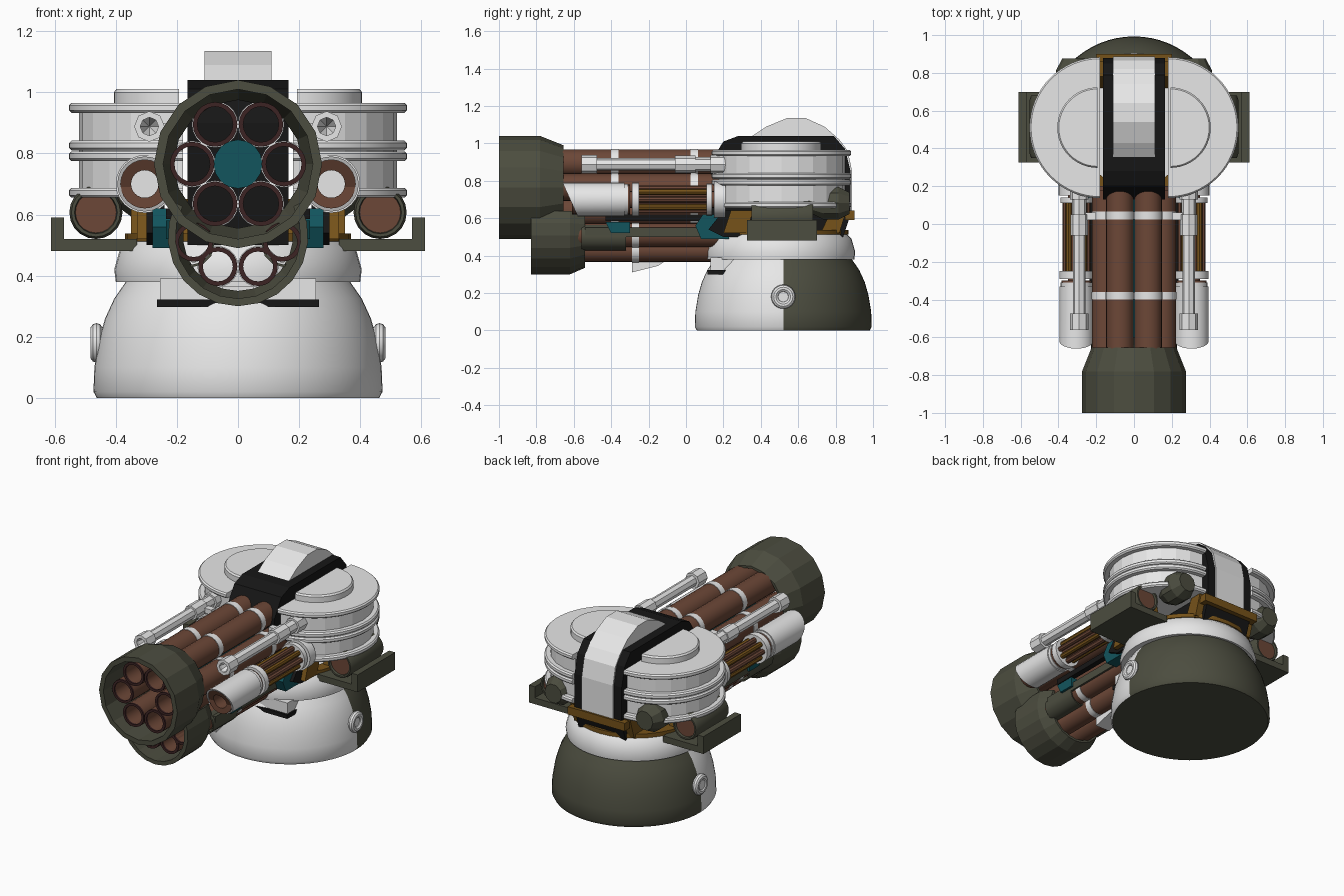
import bpy, bmesh
from math import pi, cos, sin, radians
from mathutils import Vector

cube = bpy.data.objects.get("Cube")
if cube:
    bpy.data.objects.remove(cube)


def material(name, r, g, b):
    m = bpy.data.materials.new(name)
    m.use_nodes = True
    m.diffuse_color = (r, g, b, 1)
    m.node_tree.nodes["Principled BSDF"].inputs["Base Color"].default_value = (r, g, b, 1)
    return m


white = material("white", .8, .8, .8)
black = material("black", .008, .008, .008)
olive = material("dark_olive", .072, .074, .05)
brown = material("brown", .15, .063, .038)
maroon = material("maroon", .045, .017, .017)
gold = material("dark_gold", .18, .085, .01)
teal = material("teal", .006, .09, .11)


def finish(bm, name, mat, smooth=False):
    bmesh.ops.remove_doubles(bm, verts=bm.verts, dist=1e-5)
    bmesh.ops.recalc_face_normals(bm, faces=bm.faces)
    me = bpy.data.meshes.new(name)
    bm.to_mesh(me)
    bm.free()
    me.materials.append(mat)
    ob = bpy.data.objects.new(name, me)
    bpy.context.collection.objects.link(ob)
    if smooth:
        bpy.ops.object.select_all(action='DESELECT')
        ob.select_set(True)
        bpy.context.view_layer.objects.active = ob
        bpy.ops.object.shade_smooth_by_angle(angle=radians(35))
    return ob


def lathe(name, profile, loc, axis, mat, segs=24, start=0, sweep=360, smooth=True):
    """Revolve a closed (radius, height) outline; a part sweep gets end caps."""
    bm = bmesh.new()
    full = sweep == 360
    rings = []
    for i in range(segs if full else segs + 1):
        a = radians(start + sweep * i / segs)
        ring = []
        for r, h in profile:
            c, s = r * cos(a), r * sin(a)
            p = {'X': (h, c, s), 'Y': (c, h, s), 'Z': (c, s, h)}[axis]
            ring.append(bm.verts.new(Vector(p) + Vector(loc)))
        rings.append(ring)
    n = len(profile)
    for i in range(segs):
        a, b = rings[i], rings[(i + 1) % len(rings)]
        for j in range(n):
            k = (j + 1) % n
            if profile[j][0] or profile[k][0]:
                bm.faces.new((a[j], a[k], b[k], b[j]))
    if not full:
        bm.faces.new(rings[0])
        bm.faces.new(rings[-1])
    return finish(bm, name, mat, smooth)


def rod(name, x, z, y0, y1, r, mat, segs=16, inner=0):
    return lathe(name, [(inner, y0), (r, y0), (r, y1), (inner, y1)], (x, 0, z), 'Y', mat, segs)


def slab(name, outline, x0, x1, mat):
    """Extrude a (y, z) outline across x."""
    bm = bmesh.new()
    a = [bm.verts.new((x0, y, z)) for y, z in outline]
    b = [bm.verts.new((x1, y, z)) for y, z in outline]
    bm.faces.new(a)
    bm.faces.new(b)
    for i in range(len(a)):
        j = (i + 1) % len(a)
        bm.faces.new((a[i], a[j], b[j], b[i]))
    return finish(bm, name, mat)


def box(name, x0, x1, y0, y1, z0, z1, mat):
    return slab(name, [(y0, z0), (y1, z0), (y1, z1), (y0, z1)], x0, x1, mat)


# Base dome: white front half, olive back half and underside
base = lathe("base_dome", [(0, 0), (.462, 0), (.473, .02), (.47, .1), (.455, .19), (.435, .26),
                           (.405, .325), (.36, .39), (0, .39)], (0, .52, 0), 'Z', white, 64)
base.data.materials.append(olive)
for f in base.data.polygons:
    if f.center.y > .52 or f.center.z < .001:
        f.material_index = 1
box("front_notch", -.265, .265, .115, .3, .298, .322, black)
box("front_step", -.255, .255, .13, .3, .322, .39, white)
lathe("neck_disc", [(0, .38), (.4, .38), (.405, .42), (.385, .49), (.355, .52), (0, .52)],
      (0, .5, 0), 'Z', white, 48)

# Central hull and its arched cover
slab("hull", [(.13, .5), (.13, .9), (.2, 1.01), (.28, 1.04), (.79, 1.04), (.85, .97),
              (.88, .85), (.88, .62), (.84, .5)], -.165, .165, black)
slab("arch_cover", [(.34, .98), (.34, 1.03), (.43, 1.09), (.54, 1.135), (.64, 1.135), (.74, 1.09),
                    (.82, 1.02), (.865, .96), (.888, .85), (.888, .64), (.8, .64)], -.11, .11, white)

# Gold cradle between neck and drums
lathe("cradle_ring", [(.3, .512), (.37, .512), (.37, .538), (.3, .538)], (0, .5, 0), 'Z', gold, 32)
box("cradle_back", -.2, .2, .85, .9, .59, .64, gold)

# Six-tube upper cluster
muzzle = [(.275, -1), (.275, -.78), (.225, -.655), (.21, -.655), (.245, -.8), (.245, -1)]
lathe("upper_muzzle", muzzle, (0, 0, .765), 'Y', olive, 16, smooth=False)
rod("upper_core", 0, .765, -.6, .15, .08, teal)


def barrel(name, x, z, y0, y1, r, bands):
    rod(name, x, z, y0, y1, r, brown, 20, r - .014)
    rod(name + "_rim", x, z, y0 - .012, y0, r, maroon, 20, r - .015)
    for y in bands:
        rod(name + "_band", x, z, y - .02, y + .02, r + .003, white, 20, r - .002)


for i in range(6):
    a = i * pi / 3
    barrel("upper_barrel", .15 * cos(a), .765 + .13 * sin(a) / sin(pi / 3), -.93, .18, .073,
           (-.38, .045))

# Lower cluster inside an open-topped muzzle
lower = [(.23, -.83), (.23, -.62), (.195, -.54), (.18, -.54), (.205, -.64), (.205, -.83)]
lathe("lower_muzzle", lower, (0, 0, .53), 'Y', olive, 14, 152, 236, False)
slab("lower_fin", [(-.29, .31), (-.29, .365), (-.12, .365), (-.15, .345)], -.05, .05, white)

for s, side in ((1, "left_"), (-1, "right_")):
    for x, z in ((.066, .43), (.145, .51)):
        barrel(side + "lower_barrel", s * x, z, -.77, .2, .064, (-.27,))
    rod(side + "lower_sleeve", s * .15, .5, -.56, -.32, .072, olive, 12, .064)

    # Half-round drums with flanges and faceted walls
    st = -90 if s > 0 else 90
    cx = s * .18
    for z in (.655, .775, .81, .933):
        lathe(side + "drum_flange", [(0, z), (.365, z), (.373, z + .008), (.373, z + .024),
              (.365, z + .032), (0, z + .032)], (cx, .51, 0), 'Z', white, 32, st, 180)
    lathe(side + "drum_wall", [(0, .66), (.34, .66), (.34, .95), (0, .95)],
          (cx, .51, 0), 'Z', white, 12, st, 180, False)
    lathe(side + "drum_cap", [(0, .96), (.213, .96), (.213, 1.0), (.205, 1.01), (0, 1.01)],
          (s * .193, .51, 0), 'Z', white, 24, st, 180)

    # Slim upper gun
    lathe(side + "slim_gun", [(0, -.45), (.03, -.54), (.03, -.56), (.05, -.56), (.05, -.475),
          (.034, -.475), (.034, -.06), (.046, -.06), (.046, .05), (.038, .05), (.038, .13),
          (.05, .13), (.05, .25), (0, .25)], (s * .29, 0, .888), 'Y', white, 8, smooth=False)
    box(side + "gun_bracket", min(s * .2, s * .29), max(s * .2, s * .29), .02, .06, .87, .9, white)

    # Side cannon with slanted sleeve, rods and collars
    x, z = s * .305, .7
    rod(side + "cannon_tube", x, z, -.61, -.3, .08, brown, 24, .045)
    tube = rod(side + "cannon_sleeve", x, z, -.66, -.33, .09, white, 24, .079)
    rim = rod(side + "cannon_mouth", x, z, -.655, -.5, .081, brown, 24, .045)
    for ob in (tube, rim):
        for v in ob.data.vertices:
            if v.co.y < -.6:
                v.co.y += (.79 - v.co.z) * .45
    rod(side + "cannon_core", x, z, -.3, .2, .045, brown)
    for i in range(8):
        a = i * pi / 4
        rod(side + "cannon_rod", x + .058 * cos(a), z + .058 * sin(a), -.26, .14, .016,
            gold if i % 2 else brown, 8)
    for y0, y1, r in ((-.34, -.31, .084), (-.29, -.25, .09), (.11, .14, .085), (.15, .21, .095)):
        rod(side + "cannon_collar", x, z, y0, y1, r, white, 24)

    def side_box(name, x0, x1, *rest):
        return box(side + name, min(s * x0, s * x1), max(s * x0, s * x1), *rest)

    # Under-slung rails and brackets
    side_box("black_rail", .2, .235, -.43, .2, .585, .62, black)
    side_box("olive_rail", .19, .22, -.54, .1, .5, .55, olive)
    slab(side + "teal_fin", [(-.43, .58), (-.4, .52), (-.3, .52), (-.3, .58)], s * .19, s * .235, teal)
    slab(side + "teal_block", [(.05, .56), (.09, .62), (.17, .62), (.23, .54), (.23, .49), (.08, .49)],
         s * .2, s * .28, teal)
    slab(side + "black_bracket", [(.2, .5), (.12, .54), (.2, .64), (.3, .64), (.3, .5)],
         s * .24, s * .3, black)

    # Gold struts
    slab(side + "front_strut", [(.2, .52), (.24, .64), (.36, .64), (.32, .52)], s * .29, s * .33, gold)
    slab(side + "rear_strut", [(.72, .52), (.78, .65), (.86, .65), (.82, .52)], s * .15, s * .21, gold)
    slab(side + "side_strut", [(.42, .52), (.45, .66), (.57, .66), (.6, .52)], s * .3, s * .35, gold)

    # Outrigger tray with capsule and rear pod
    side_box("tray", .33, .612, .325, .7, .48, .52, olive)
    side_box("tray_lip", .57, .612, .325, .7, .52, .59, olive)
    lathe(side + "capsule", [(0, .37), (.066, .37), (.07, .35), (.08, .35), (.087, .37),
          (.087, .66), (.08, .68), (.07, .68), (.066, .66), (0, .66)],
          (s * .465, 0, .607), 'Y', olive, 20)
    for y in (.364, .66):
        rod(side + "capsule_end", s * .465, .607, y, y + .006, .067, brown, 20)
    lathe(side + "rear_pod", [(0, -.1), (.06, -.1), (.092, -.04), (.092, .04), (.06, .1), (0, .1)],
          (s * .32, .775, .68), 'Y', olive, 10, smooth=False)

    # Ring fitting on the base
    n = 10
    ring = [(.045 + .02 * cos(2 * pi * i / n), .02 * sin(2 * pi * i / n)) for i in range(n)]
    lathe(side + "base_ring", ring, (s * .463, .52, .18), 'X', white, 24)
    lathe(side + "base_boss", [(0, -.02), (.03, -.02), (.03, .012), (0, .012)],
          (s * .458, .52, .18), 'X', white, 16)
